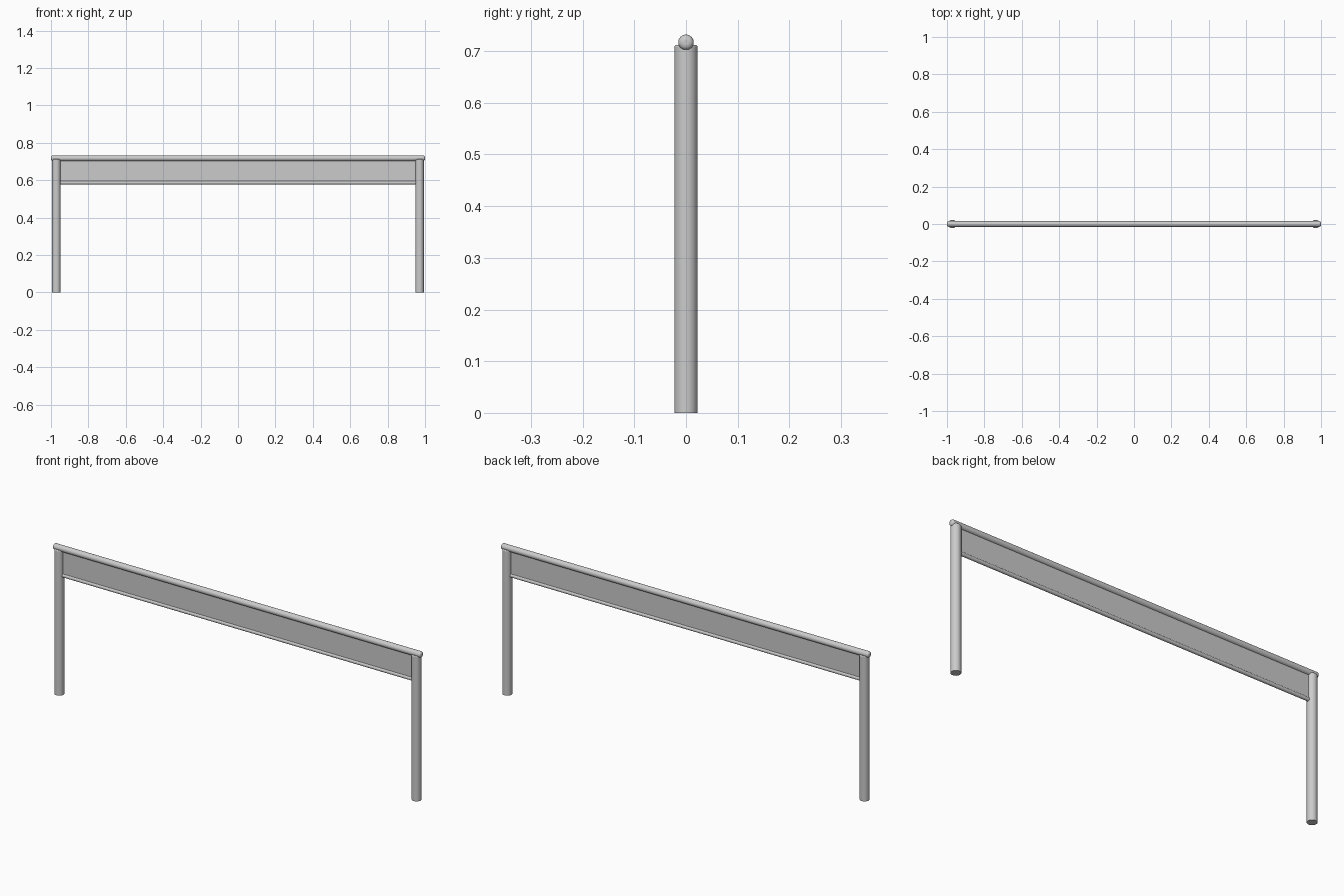
import bpy
import math

if "Cube" in bpy.data.objects:
    bpy.data.objects.remove(bpy.data.objects["Cube"], do_unlink=True)

# One plain grey metal for the whole barrier
grey = bpy.data.materials.new("grey_metal")
grey.use_nodes = True
colour = (0.6, 0.6, 0.6, 1)
grey.diffuse_color = colour
grey.node_tree.nodes["Principled BSDF"].inputs["Base Color"].default_value = colour


def finish(name):
    obj = bpy.context.object
    obj.name = name
    obj.data.materials.append(grey)
    bpy.ops.object.shade_smooth_by_angle(angle=math.radians(35))
    return obj


def tube(name, radius, length, location, along_x=False):
    turn = (0, math.pi / 2, 0) if along_x else (0, 0, 0)
    bpy.ops.mesh.primitive_cylinder_add(vertices=32, radius=radius, depth=length,
                                        location=location, rotation=turn)
    return finish(name)


def round_rims(obj, width, top_only=False):
    # Bevel only the cap rims, leaving the tube walls alone
    weights = obj.data.attributes.new("bevel_weight_edge", 'FLOAT', 'EDGE')
    for edge in obj.data.edges:
        a, b = (obj.data.vertices[i].co for i in edge.vertices)
        if abs(a.z - b.z) < 1e-5 and (a.z > 0 or not top_only):
            weights.data[edge.index].value = 1
    bevel = obj.modifiers.new("rounded_rim", 'BEVEL')
    bevel.limit_method = 'WEIGHT'
    bevel.width = width
    bevel.segments = 4


# Upright posts
post_x, post_r, post_h = 0.971, 0.0225, 0.712
for side, name in ((1, "left_post"), (-1, "right_post")):
    post = tube(name, post_r, post_h, (side * post_x, 0, post_h / 2))
    round_rims(post, 0.004, top_only=True)

# Top handrail with rounded ends
rail = tube("top_rail", 0.015, 2.0, (0, 0, 0.717), along_x=True)
round_rims(rail, 0.010)

# Bottom rail between the posts
tube("bottom_rail", 0.009, 2 * post_x, (0, 0, 0.586), along_x=True)

# Thin infill panel between the two rails
bpy.ops.mesh.primitive_cube_add(size=1, location=(0, 0, 0.65))
bpy.context.object.scale = (2 * post_x, 0.006, 0.13)
finish("infill_panel")
